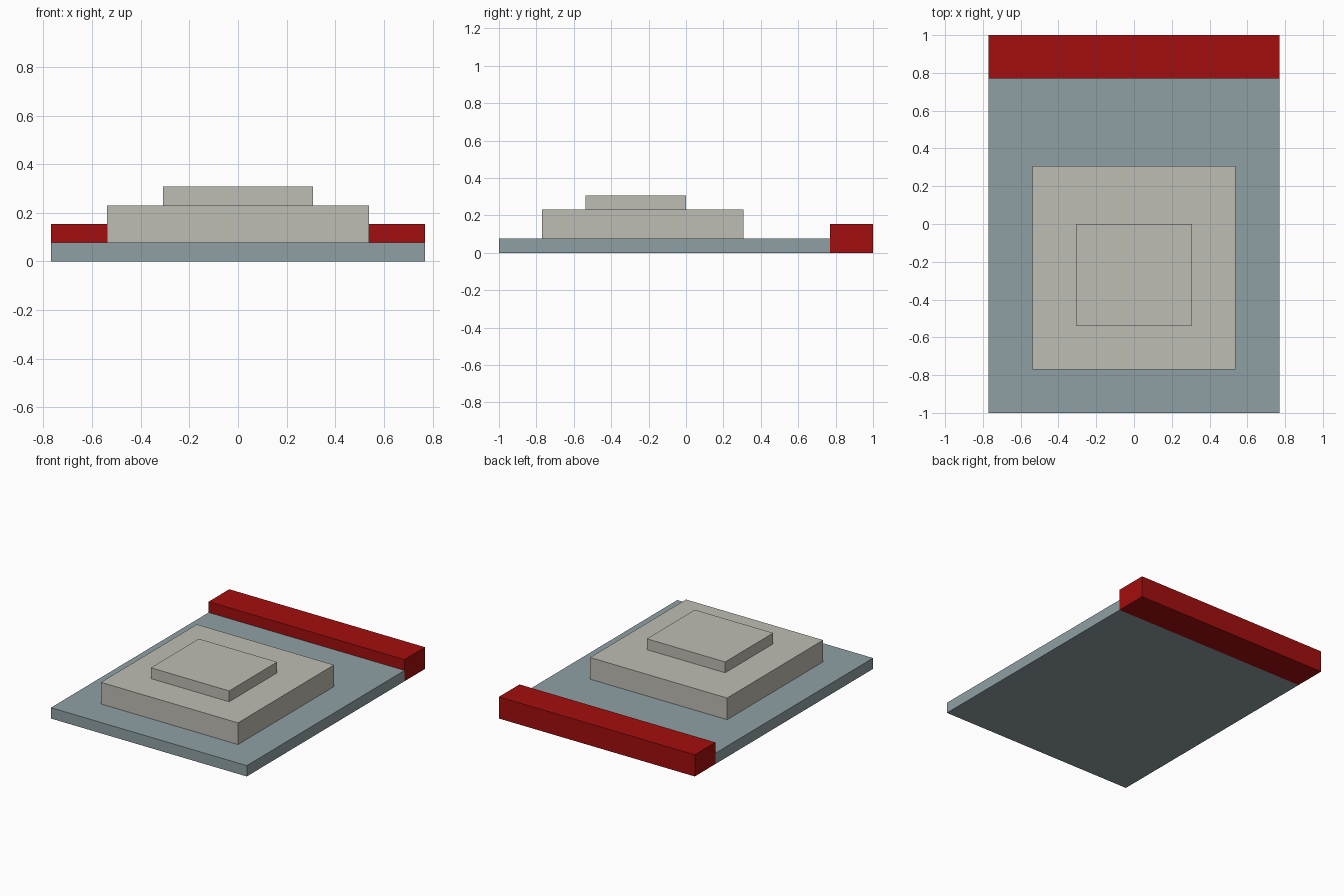
import bpy

if "Cube" in bpy.data.objects:
    bpy.data.objects.remove(bpy.data.objects["Cube"])

U = 2 / 26  # grid module of the model


def srgb(r, g, b):
    lin = [((c / 255 + 0.055) / 1.055) ** 2.4 if c > 10 else c / 255 / 12.92 for c in (r, g, b)]
    return (*lin, 1.0)


def material(name, rgb):
    m = bpy.data.materials.new(name)
    m.diffuse_color = srgb(*rgb)
    m.use_nodes = True
    m.node_tree.nodes["Principled BSDF"].inputs["Base Color"].default_value = m.diffuse_color
    return m


slate = material("blue grey", (143, 160, 165))
stone = material("warm light grey", (190, 189, 179))
red = material("dark red", (163, 14, 14))


def block(name, half_x, y0, y1, z0, z1, mat):
    """Box centred on x, sized in modules."""
    bpy.ops.mesh.primitive_cube_add(size=1, location=(0, (y0 + y1) / 2 * U, (z0 + z1) / 2 * U))
    ob = bpy.context.object
    ob.name = name
    ob.scale = (2 * half_x * U, (y1 - y0) * U, (z1 - z0) * U)
    bpy.ops.object.transform_apply(location=False, rotation=False, scale=True)
    ob.data.materials.append(mat)
    return ob


# Base slab, raised rear bar and two stacked steps
block("base_slab", 10, -13, 10, 0, 1, slate)
block("rear_bar", 10, 10, 13, 0, 2, red)
block("lower_step", 7, -10, 4, 1, 3, stone)
block("upper_step", 4, -7, 0, 3, 4, stone)
